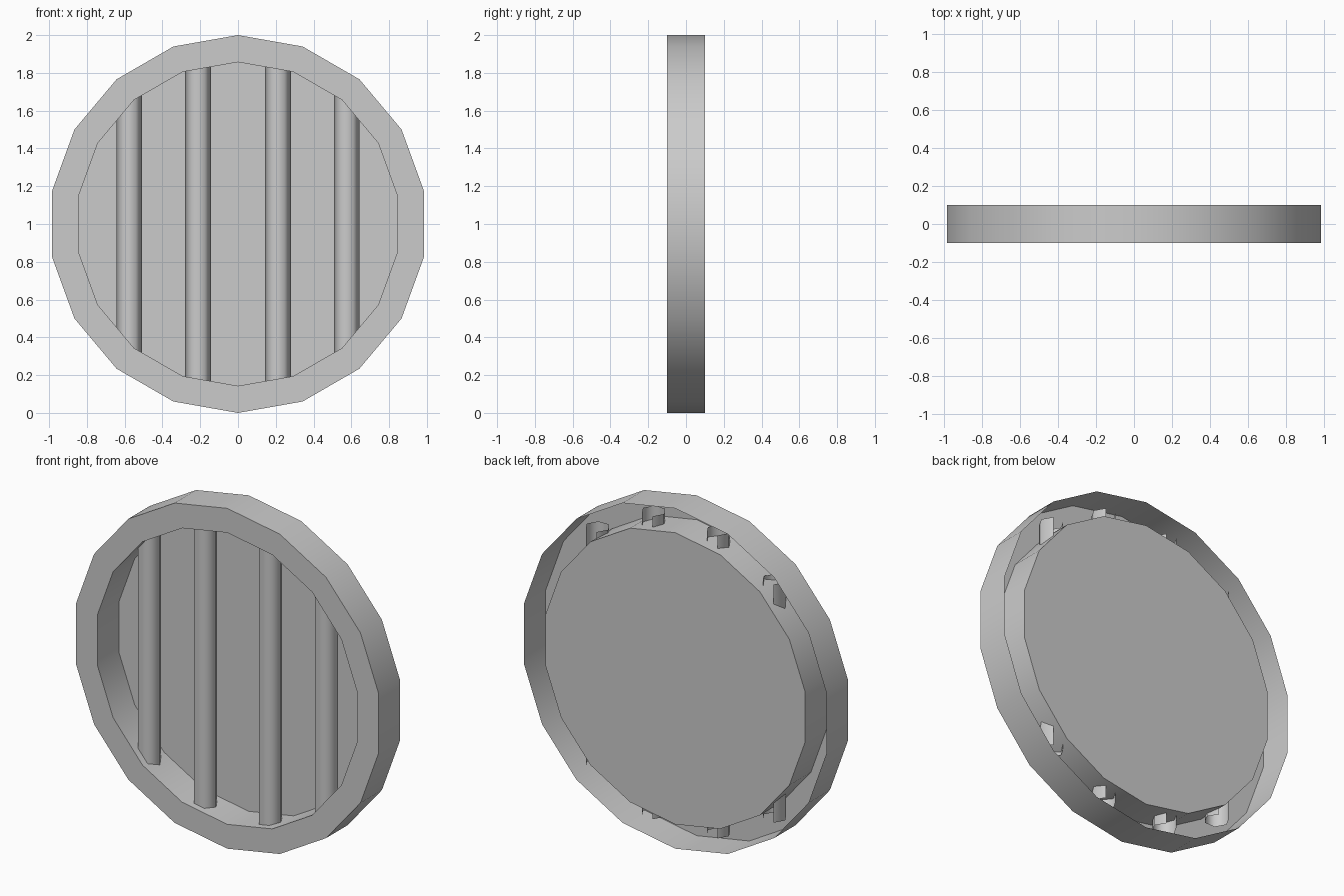
import bpy
import bmesh
from math import sin, cos, pi, radians

cube = bpy.data.objects.get("Cube")
if cube:
    bpy.data.objects.remove(cube, do_unlink=True)

grey = bpy.data.materials.new("plain grey")
grey.use_nodes = True
colour = (0.6, 0.6, 0.6, 1)
grey.diffuse_color = colour
grey.node_tree.nodes["Principled BSDF"].inputs["Base Color"].default_value = colour


def finish(bm, name, angle):
    """Turn a bmesh into a grey, smooth-shaded object."""
    mesh = bpy.data.meshes.new(name)
    bm.to_mesh(mesh)
    bm.free()
    mesh.materials.append(grey)
    obj = bpy.data.objects.new(name, mesh)
    bpy.context.collection.objects.link(obj)
    bpy.ops.object.select_all(action="DESELECT")
    obj.select_set(True)
    bpy.context.view_layer.objects.active = obj
    bpy.ops.object.shade_smooth_by_angle(angle=radians(angle))
    return obj


# Frame: outer wall, front rim and inner wall, open at the rear, closed by a back plate
SIDES = 18
OUTER, INNER, HALF_DEPTH = 1.0, 0.857, 0.1
profile = [(OUTER, HALF_DEPTH), (OUTER, -HALF_DEPTH),
           (INNER, -HALF_DEPTH), (INNER, HALF_DEPTH)]

bm = bmesh.new()
loops = []
for radius, y in profile:
    angles = [2 * pi * i / SIDES for i in range(SIDES)]
    loops.append([bm.verts.new((radius * sin(a), y, 1 + radius * cos(a))) for a in angles])
for a, b in zip(loops, loops[1:]):
    for i in range(SIDES):
        j = (i + 1) % SIDES
        bm.faces.new((a[i], b[i], b[j], a[j]))
bm.faces.new(reversed(loops[-1]))
finish(bm, "round_frame", 30)


# Bars: open six-sided tubes without their rear facet, reaching through the inner wall
def bar(name, x, half_height, radius=0.0685):
    bm = bmesh.new()
    columns = []
    for k in range(6):
        a = radians(120 + 60 * k)
        px, py = x + radius * cos(a), radius * sin(a)
        columns.append([bm.verts.new((px, py, 1 + s * half_height)) for s in (-1, 1)])
    for (low, high), (next_low, next_high) in zip(columns, columns[1:]):
        bm.faces.new((low, next_low, next_high, high))
    finish(bm, name, 65)


for side, sign in (("left", 1), ("right", -1)):
    bar(side + "_inner_bar", sign * 0.211, 0.89)
    bar(side + "_outer_bar", sign * 0.576, 0.70)
